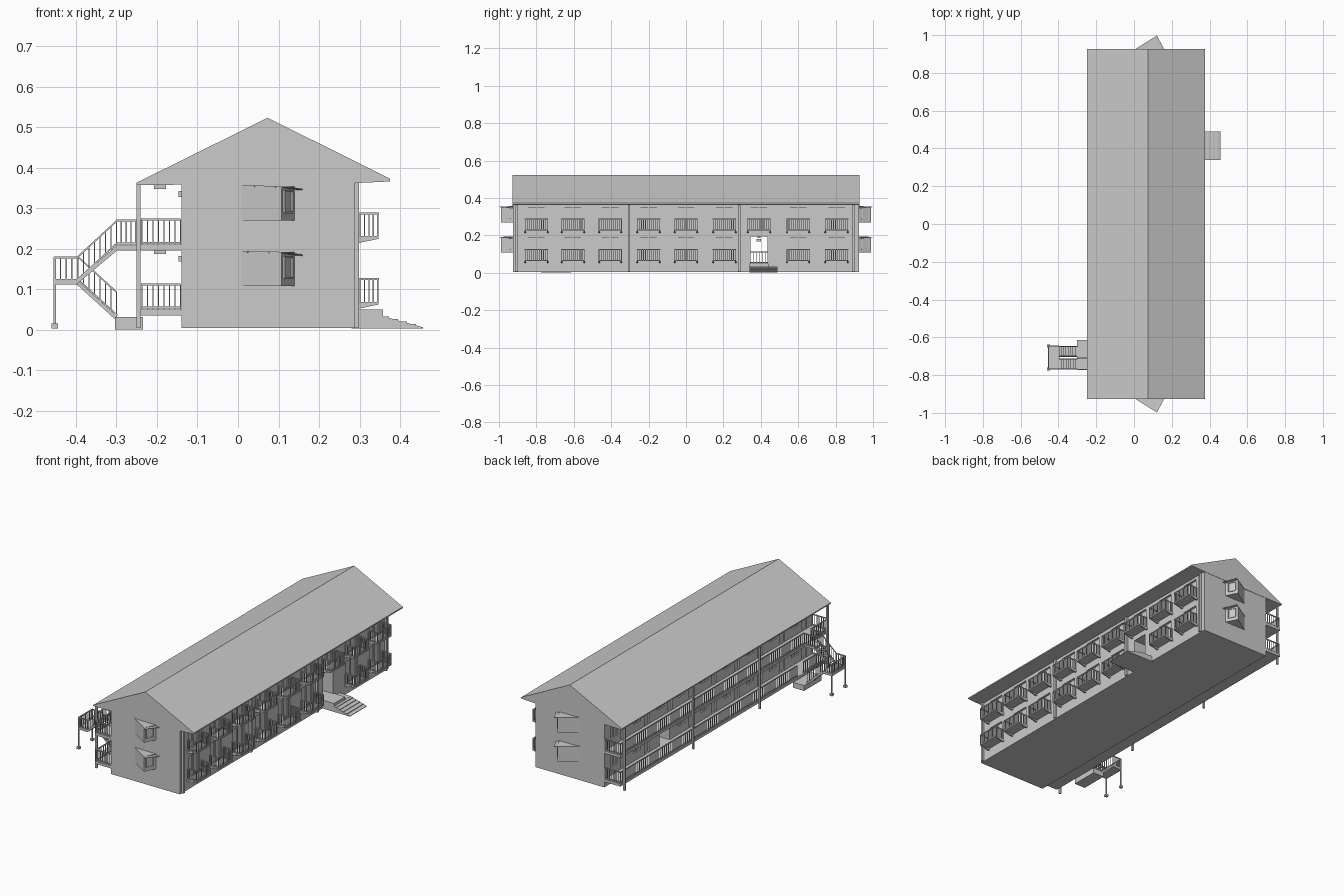
import bpy, bmesh
from mathutils import Vector

if "Cube" in bpy.data.objects:
    bpy.data.objects.remove(bpy.data.objects["Cube"])


def finish(name, bm):
    bmesh.ops.recalc_face_normals(bm, faces=bm.faces)
    me = bpy.data.meshes.new(name)
    bm.to_mesh(me)
    bm.free()
    ob = bpy.data.objects.new(name, me)
    bpy.context.collection.objects.link(ob)
    return ob


def hull(bm, low, high):
    a = [bm.verts.new(p) for p in low]
    b = [bm.verts.new(p) for p in high]
    n = len(a)
    bm.faces.new(a)
    bm.faces.new(b[::-1])
    for i in range(n):
        bm.faces.new((a[i], a[(i + 1) % n], b[(i + 1) % n], b[i]))


def box(bm, x0, x1, y0, y1, z0, z1):
    r = [(x0, y0), (x1, y0), (x1, y1), (x0, y1)]
    hull(bm, [(x, y, z0) for x, y in r], [(x, y, z1) for x, y in r])


def prism_y(bm, xz, y0, y1):
    hull(bm, [(x, y0, z) for x, z in xz], [(x, y1, z) for x, z in xz])


def bar(bm, p, q, w=0.004):
    p, q = Vector(p), Vector(q)
    d = (q - p).normalized()
    u = d.cross(Vector((0, 1, 0) if abs(d.y) < 0.9 else (1, 0, 0))).normalized() * w / 2
    v = d.cross(u).normalized() * w / 2
    c = [u + v, u - v, -u - v, v - u]
    hull(bm, [p + k for k in c], [q + k for k in c])


def rail(bm, p, q, h=0.062, step=0.0125, w=0.004):
    # railing between two floor points: top and bottom rails plus balusters
    p, q = Vector(p), Vector(q)
    up = Vector((0, 0, h))
    bar(bm, p + up, q + up, w * 1.3)
    bar(bm, p + up * 0.08, q + up * 0.08, w)
    n = max(1, round((q - p).length / step))
    for i in range(n + 1):
        a = p.lerp(q, i / n)
        bar(bm, a, a + up, w * 0.8)


BAYS = [-0.8, -0.605, -0.405, -0.2, 0.0, 0.205, 0.39, 0.6, 0.805]
FLOORS = [0.05, 0.212]
PIPES = [-0.905, -0.305, 0.285, 0.895]

# Main block with door recesses and a through passage
bm = bmesh.new()
box(bm, -0.14, 0.287, -0.925, 0.925, 0.004, 0.362)
walls = finish("walls", bm)
bm = bmesh.new()
for y in BAYS:
    for f in FLOORS:
        if y == 0.39 and f == FLOORS[0]:
            box(bm, -0.3, 0.4, 0.345, 0.435, f, 0.195)
            continue
        box(bm, 0.275, 0.3, y - 0.05, y + 0.05, f + 0.012, f + 0.135)
        box(bm, -0.2, -0.132, y - 0.07, y - 0.03, f + 0.002, f + 0.115)
        box(bm, -0.2, -0.132, y + 0.005, y + 0.065, f + 0.045, f + 0.115)
cutter = finish("opening_cutter", bm)
cutter.hide_render = True
mod = walls.modifiers.new("openings", "BOOLEAN")
mod.object = cutter
mod.operation = "DIFFERENCE"
mod.solver = "EXACT"
bpy.context.view_layer.objects.active = walls
bpy.ops.object.modifier_apply(modifier=mod.name)
bpy.data.objects.remove(cutter)

# Door mullions inside the recesses
bm = bmesh.new()
for y in BAYS:
    for f in FLOORS:
        if y == 0.39 and f == FLOORS[0]:
            continue
        for dy in (-0.047, 0, 0.047):
            box(bm, 0.274, 0.281, y + dy - 0.003, y + dy + 0.003, f + 0.012, f + 0.135)
        box(bm, -0.133, -0.137, y + 0.033, y + 0.037, f + 0.045, f + 0.115)
finish("window_frames", bm)

# Gabled roof with flat soffits
bm = bmesh.new()
prism_y(bm, [(-0.25, 0.357), (0.29, 0.362), (0.375, 0.366), (0.375, 0.373),
             (0.073, 0.523), (-0.25, 0.363)], -0.927, 0.927)
finish("roof", bm)

# Angled bay windows and awnings on both gable ends
bay, awn, frame = bmesh.new(), bmesh.new(), bmesh.new()
for s in (-1, 1):
    for z in (0.108, 0.27):
        tri = [(0, 0.92), (0.107, 0.988), (0.142, 0.92)]
        hull(bay, [(x, s * y, z) for x, y in tri], [(x, s * y, z + 0.084) for x, y in tri])
        top = [(-0.003, 0.92, 0.087), (0.122, 0.998, 0.084), (0.162, 0.92, 0.077)]
        hull(awn, [(x, s * y, z + h - 0.003) for x, y, h in top],
             [(x, s * y, z + h) for x, y, h in top])
        a, b = Vector((0.114, s * 0.977, z + 0.02)), Vector((0.133, s * 0.940, z + 0.02))
        up = Vector((0, 0, 0.052))
        for p, q in ((a, b), (a + up, b + up), (a, a + up), (b, b + up)):
            bar(frame, p, q, 0.005)
finish("gable_bays", bay)
finish("bay_awnings", awn)
finish("bay_window_frames", frame)

# Small balconies on the right side
slab, rails = bmesh.new(), bmesh.new()
for y in BAYS:
    for f in FLOORS:
        if y == 0.39 and f == FLOORS[0]:
            continue
        z = f + 0.012
        box(slab, 0.285, 0.347, y - 0.063, y + 0.063, z, z + 0.004)
        for e in (-0.06, 0.06):
            prism_y(slab, [(0.285, z - 0.01), (0.297, z - 0.01), (0.345, z), (0.285, z)],
                    y + e - 0.004, y + e + 0.004)
            rail(rails, (0.29, y + e, z), (0.345, y + e, z), 0.063, 0.011)
        rail(rails, (0.345, y - 0.06, z), (0.345, y + 0.06, z), 0.063, 0.011)
finish("balcony_floors", slab)
finish("balcony_railings", rails)

# Downpipes on the right, gallery posts on the left
bm = bmesh.new()
for y in PIPES:
    box(bm, 0.287, 0.299, y - 0.006, y + 0.006, 0.006, 0.364)
finish("downpipes", bm)
bm = bmesh.new()
for y in PIPES:
    box(bm, -0.25, -0.24, y - 0.005, y + 0.005, 0.004, 0.362)
finish("gallery_posts", bm)

# Access galleries on the left
slab, rails, lamps = bmesh.new(), bmesh.new(), bmesh.new()
for f, gap in ((0.05, (-0.705, -0.645)), (0.21, (-0.77, -0.71))):
    box(slab, -0.24, -0.138, -0.925, 0.925, f - 0.015, f)
    rail(rails, (-0.237, -0.92, f), (-0.237, gap[0], f), step=0.017)
    rail(rails, (-0.237, gap[1], f), (-0.237, 0.92, f), step=0.017)
    for y in (-0.92, 0.92):
        rail(rails, (-0.237, y, f), (-0.142, y, f), step=0.014)
    for y in BAYS:
        box(lamps, -0.207, -0.178, y - 0.008, y + 0.008, f + 0.137, f + 0.147)
        box(lamps, -0.147, -0.139, y - 0.012, y + 0.012, f + 0.118, f + 0.132)
finish("gallery_floors", slab)
finish("gallery_railings", rails)
finish("gallery_lamps", lamps)

# Outside switchback stair
bm, rails = bmesh.new(), bmesh.new()
box(bm, -0.303, -0.235, -0.77, -0.615, 0.001, 0.031)
box(bm, -0.302, -0.238, -0.77, -0.71, 0.196, 0.208)
box(bm, -0.455, -0.395, -0.77, -0.645, 0.112, 0.125)
for y0, y1, zb in ((-0.77, -0.712, 0.208), (-0.703, -0.645, 0.033)):
    for y in (y0 + 0.003, y1 - 0.003):
        prism_y(bm, [(-0.398, 0.112), (-0.398, 0.124), (-0.298, zb), (-0.298, zb - 0.012)],
                y - 0.003, y + 0.003)
        rail(rails, (-0.395, y, 0.12), (-0.30, y, zb), 0.06, 0.018, 0.003)
    for i in range(8):
        t = (i + 0.5) / 8
        x, z = -0.398 + 0.1 * t, 0.121 + (zb - 0.121) * t
        box(bm, x - 0.007, x + 0.007, y0, y1, z - 0.003, z)
for y in (-0.77, -0.71):
    rail(rails, (-0.30, y, 0.208), (-0.24, y, 0.208))
for y in (-0.768, -0.647):
    rail(rails, (-0.452, y, 0.118), (-0.396, y, 0.118), 0.06)
    box(bm, -0.455, -0.449, y - 0.003, y + 0.003, 0.004, 0.18)
    box(bm, -0.46, -0.444, y - 0.008, y + 0.008, 0.003, 0.015)
rail(rails, (-0.452, -0.768, 0.118), (-0.452, -0.647, 0.118), 0.06)
finish("outside_stair", bm)
finish("stair_railings", rails)

# Entrance landing and shallow stepped slope on the right
bm = bmesh.new()
box(bm, 0.28, 0.358, 0.34, 0.44, 0.003, 0.05)
box(bm, 0.28, 0.358, 0.44, 0.49, 0.003, 0.034)
prism_y(bm, [(0.355, 0.003), (0.457, 0.003), (0.457, 0.006), (0.355, 0.034)], 0.34, 0.49)
for i in range(4):
    x = 0.362 + i * 0.022
    box(bm, x, x + 0.011, 0.342, 0.488, 0.004, 0.0325 - i * 0.006)
finish("entrance_steps", bm)
